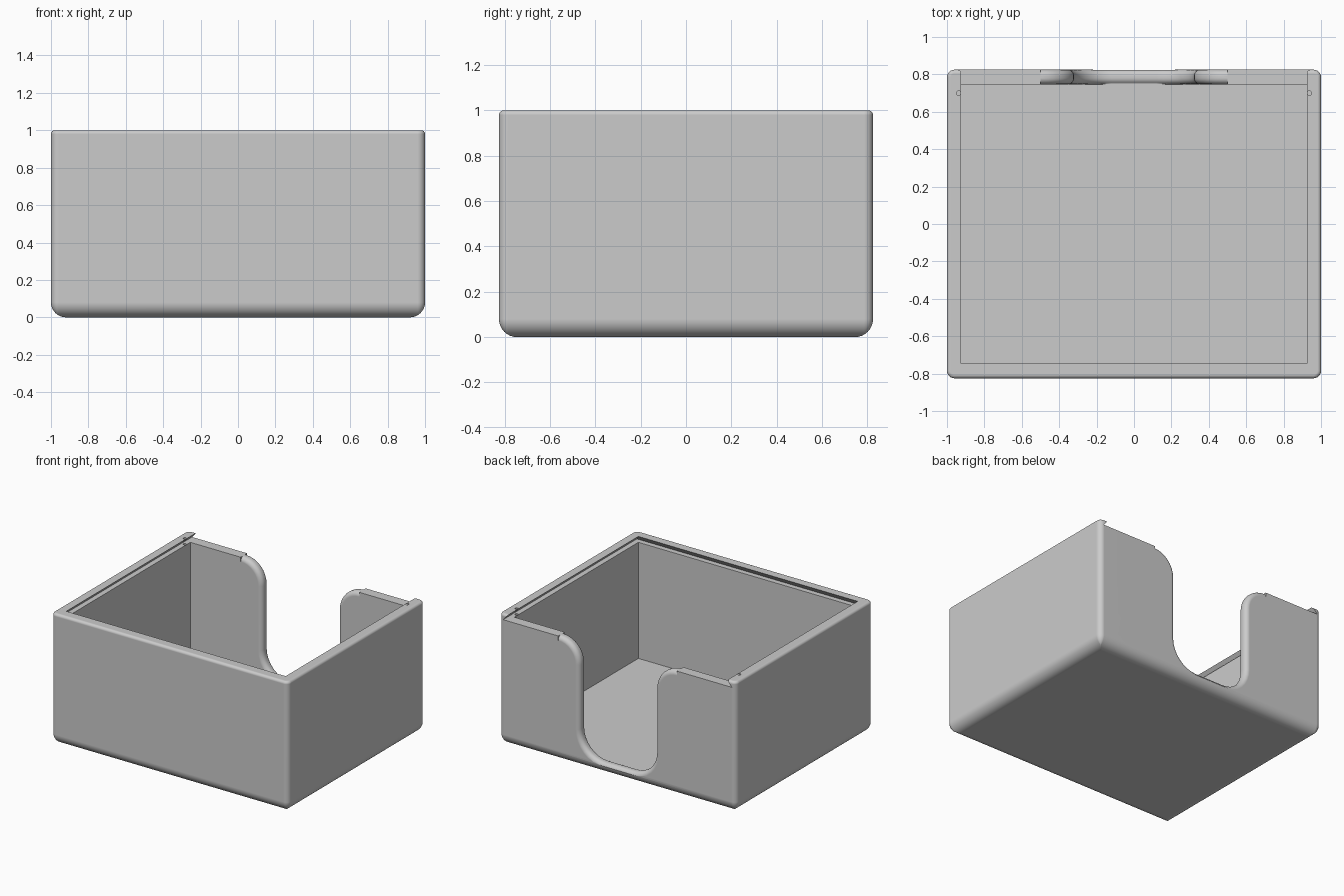
import bpy, bmesh
from math import sin, cos, pi, radians

cube = bpy.data.objects.get("Cube")
if cube:
    bpy.data.objects.remove(cube)

HX, HY = 1.0, 0.825          # outer half sizes
IX, IY = 0.925, 0.747        # inner half sizes
FLOOR, LEDGE = 0.07, 0.955   # inside floor and lid ledge heights

grey = bpy.data.materials.new("light grey plastic")
grey.use_nodes = True
colour = (0.6, 0.6, 0.6, 1)
grey.diffuse_color = colour
grey.node_tree.nodes["Principled BSDF"].inputs["Base Color"].default_value = colour


def loft(name, rings):
    """Closed solid through rings of equal point count."""
    bm = bmesh.new()
    loops = [[bm.verts.new(p) for p in ring] for ring in rings]
    for a, b in zip(loops, loops[1:]):
        for i in range(len(a)):
            j = (i + 1) % len(a)
            bm.faces.new((a[i], a[j], b[j], b[i]))
    bm.faces.new(loops[0][::-1])
    bm.faces.new(loops[-1])
    bmesh.ops.recalc_face_normals(bm, faces=bm.faces)
    mesh = bpy.data.meshes.new(name)
    bm.to_mesh(mesh)
    bm.free()
    mesh.materials.append(grey)
    obj = bpy.data.objects.new(name, mesh)
    bpy.context.collection.objects.link(obj)
    return obj


def arc(cx, cy, r, start, end, n=8):
    return [(cx + r * cos(radians(start + (end - start) * i / n)),
             cy + r * sin(radians(start + (end - start) * i / n))) for i in range(n + 1)]


def rounded_ring(z, inset):
    r = max(0.04 - inset, 0.002)
    x, y = HX - inset - r, HY - inset - r
    pts = []
    for k, (sx, sy) in enumerate([(1, 1), (-1, 1), (-1, -1), (1, -1)]):
        pts += arc(sx * x, sy * y, r, 90 * k, 90 * k + 90, 6)
    return [(px, py, z) for px, py in pts]


def rect_ring(x, y0, y1, z):
    return [(-x, y0, z), (x, y0, z), (x, y1, z), (-x, y1, z)]


def notch_ring(y, grow):
    """U-shaped opening with flared top, widened by grow."""
    base, half, low, top = 0.085, 0.32, 0.2, 0.18
    side = [(0.5, 1.1)]
    side += arc(half + top, LEDGE - top, top - grow, 90, 180)
    side += arc(half - low, base + low, low + grow, 0, -90)
    pts = side + [(-x, z) for x, z in reversed(side)]
    lowest = FLOOR + 0.0005 if y < 0.8 else 0
    return [(x, y, max(z, lowest)) for x, z in pts]


# Outer body: big bottom fillet, small top fillet
steps = [i / 8 * pi / 2 for i in range(9)]
rings = [rounded_ring(0.08 * (1 - sin(a)), 0.08 * (1 - cos(a))) for a in reversed(steps)]
rings += [rounded_ring(0.98 + 0.02 * sin(a), 0.02 * (1 - cos(a))) for a in steps]
box = loft("open_box", rings)

# Inner space
cutters = [loft("cavity_cutter", [rect_ring(IX, -IY, IY, z) for z in (FLOOR, 0.975)])]

# Dovetail lid slot, open at the back
cutters.append(loft("lid_slot_cutter", [
    rect_ring(IX + 0.04, -IY - 0.04, 1, LEDGE),
    rect_ring(IX, -IY, 1, 1.0),
    rect_ring(IX, -IY, 1, 1.1)]))

# Back opening with rounded edges
r = 0.034
rings = [notch_ring(0.7, r)]
rings += [notch_ring(IY + r * (1 - cos(a)), r * (1 - sin(a))) for a in steps]
rings += [notch_ring(HY - r * (1 - cos(a)), r * (1 - sin(a))) for a in reversed(steps)]
rings.append(notch_ring(0.9, r))
cutters.append(loft("back_opening_cutter", rings))

# Small catch holes in the side lips
for s in (-1, 1):
    cutters.append(loft("catch_hole_cutter", [
        [(x, y, z) for x, y in arc(s * 0.938, 0.7, 0.012, 0, 337.5, 15)] for z in (0.94, 1.05)]))

bpy.context.view_layer.objects.active = box
box.select_set(True)
for c in cutters:
    c.hide_render = True
    mod = box.modifiers.new("cut", "BOOLEAN")
    mod.operation, mod.solver, mod.object = "DIFFERENCE", "EXACT", c
    bpy.ops.object.modifier_apply(modifier=mod.name)
    bpy.data.objects.remove(c)

bpy.ops.object.shade_smooth_by_angle(angle=radians(30))
mod = box.modifiers.new("even_shading", "WEIGHTED_NORMAL")
mod.keep_sharp = True
